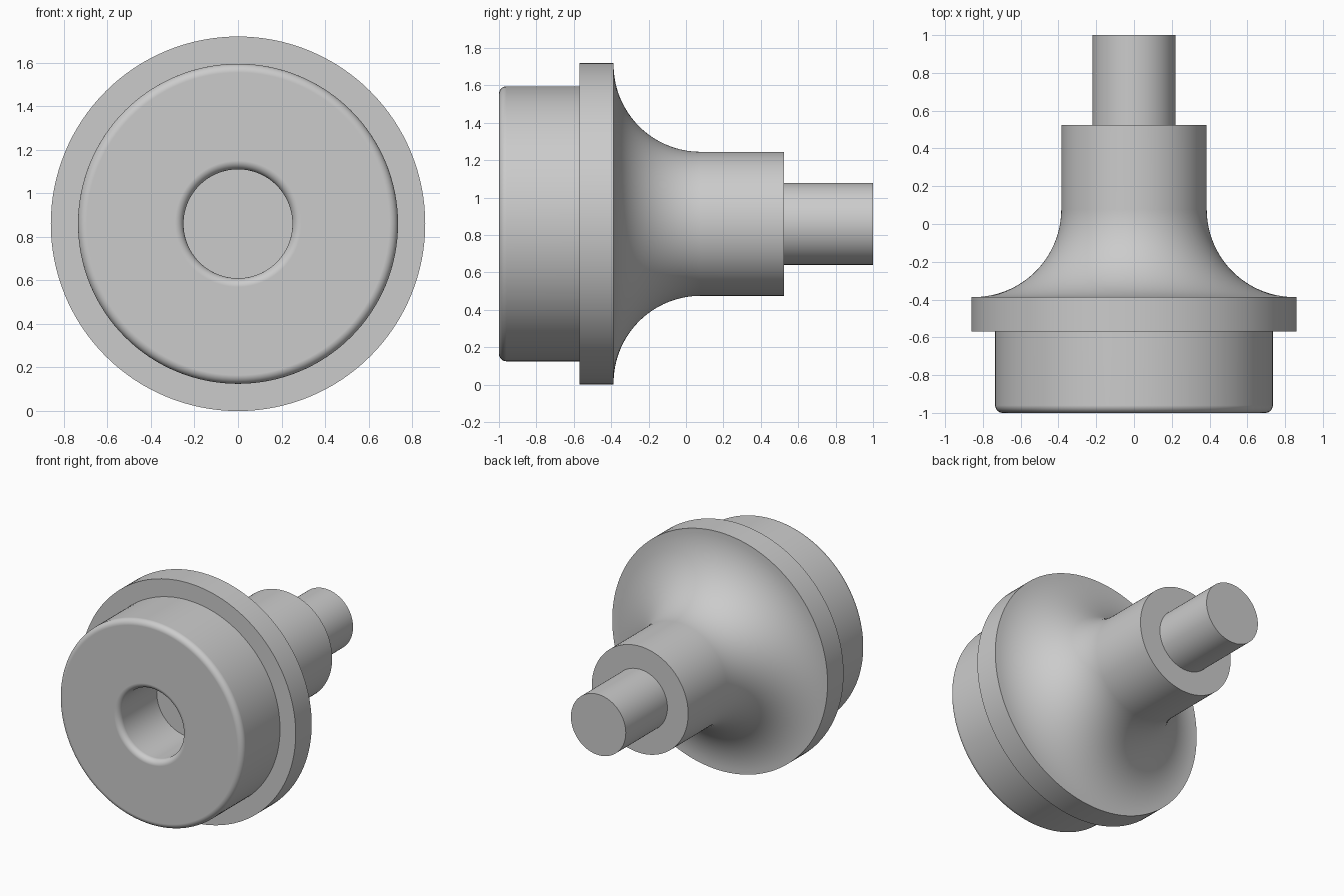
import bpy, bmesh, math
from mathutils import Vector

cube = bpy.data.objects.get("Cube")
if cube:
    bpy.data.objects.remove(cube)

AXIS_Z = 0.86      # height of the turning axis
SEGMENTS = 128

# One plain grey for the whole part
grey = bpy.data.materials.new("plain_grey")
grey.use_nodes = True
colour = (0.6, 0.6, 0.6, 1)
grey.diffuse_color = colour
grey.node_tree.nodes["Principled BSDF"].inputs["Base Color"].default_value = colour


def arc(r, y, radius, start, end, steps):
    """Points (r, y) along an arc, angles in degrees."""
    pts = []
    for i in range(steps + 1):
        a = math.radians(start + (end - start) * i / steps)
        pts.append((r + radius * math.cos(a), y + radius * math.sin(a)))
    return pts


def lathe(name, profile, closed=False):
    """Turn a profile of (r, y) points around the y axis."""
    bm = bmesh.new()
    verts = [bm.verts.new((r, y, 0)) for r, y in profile]
    pairs = list(zip(verts, verts[1:]))
    if closed:
        pairs.append((verts[-1], verts[0]))
    edges = [bm.edges.new(p) for p in pairs]
    bmesh.ops.spin(bm, geom=verts + edges, cent=Vector(), axis=(0, 1, 0),
                   angle=math.tau, steps=SEGMENTS)
    bmesh.ops.remove_doubles(bm, verts=bm.verts, dist=1e-5)
    bmesh.ops.recalc_face_normals(bm, faces=bm.faces)
    mesh = bpy.data.meshes.new(name)
    bm.to_mesh(mesh)
    bm.free()
    mesh.materials.append(grey)
    obj = bpy.data.objects.new(name, mesh)
    obj.location.z = AXIS_Z
    bpy.context.collection.objects.link(obj)
    bpy.ops.object.select_all(action='DESELECT')
    obj.select_set(True)
    bpy.context.view_layer.objects.active = obj
    bpy.ops.object.shade_smooth_by_angle(angle=math.radians(30))
    weighted = obj.modifiers.new("flat_ends", 'WEIGHTED_NORMAL')
    weighted.keep_sharp = True
    return obj


# Front drum with rounded rims and a blind bore that ends at the flange
FILLET = 0.04
lathe("front_drum",
      [(0.25, -0.55)]
      + arc(0.25 + FILLET, -1 + FILLET, FILLET, 180, 270, 10)
      + arc(0.735 - FILLET, -1 + FILLET, FILLET, 270, 360, 10)
      + [(0.735, -0.55)], closed=True)

# Wide flange disc
lathe("flange", [(0, -0.57), (0.86, -0.57), (0.86, -0.387), (0, -0.387)])

# Hub flaring into the flange through a large concave fillet
FLARE = 0.465
lathe("flared_hub",
      [(0, -0.42), (0.385 + FLARE, -0.42)]
      + arc(0.385 + FLARE, -0.387 + FLARE, FLARE, 270, 180, 32)
      + [(0.385, 0.525), (0, 0.525)])

# Rear shaft
lathe("rear_shaft", [(0, 0.45), (0.219, 0.45), (0.219, 1), (0, 1)])
